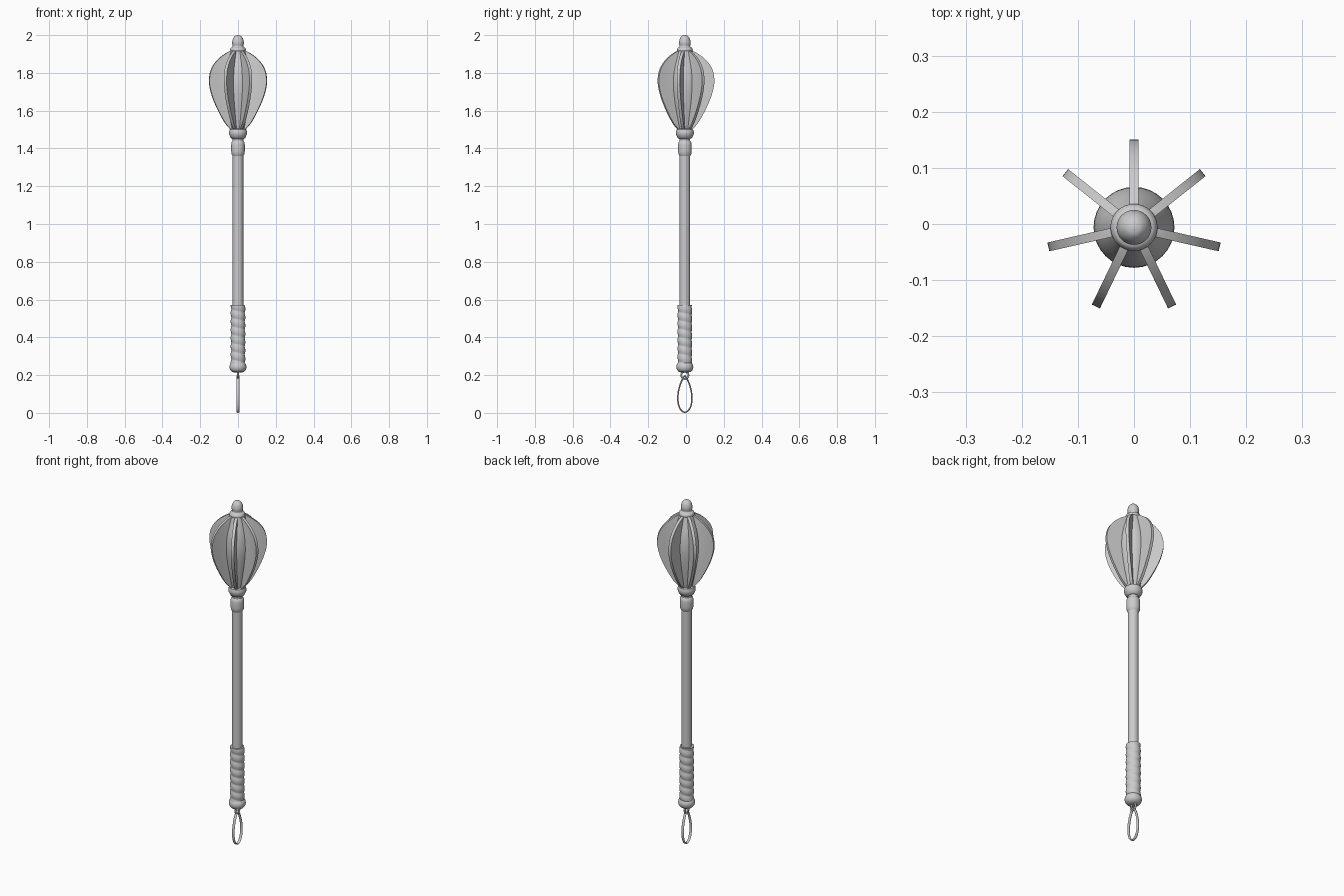
import bpy, bmesh
from math import sin, cos, pi, tau, radians
from mathutils import Vector

if "Cube" in bpy.data.objects:
    bpy.data.objects.remove(bpy.data.objects["Cube"], do_unlink=True)

CENTRE_Y = -0.006

steel = bpy.data.materials.new("grey steel")
steel.use_nodes = True
GREY = (0.6, 0.6, 0.6, 1)
steel.diffuse_color = GREY
steel.node_tree.nodes["Principled BSDF"].inputs["Base Color"].default_value = GREY


def finish(name, bm, angle=40):
    """Turn a bmesh into a smooth shaded object on the weapon's axis."""
    bmesh.ops.recalc_face_normals(bm, faces=bm.faces)
    mesh = bpy.data.meshes.new(name)
    bm.to_mesh(mesh)
    bm.free()
    mesh.materials.append(steel)
    obj = bpy.data.objects.new(name, mesh)
    obj.location.y = CENTRE_Y
    bpy.context.collection.objects.link(obj)
    bpy.ops.object.select_all(action="DESELECT")
    obj.select_set(True)
    bpy.context.view_layer.objects.active = obj
    bpy.ops.object.shade_smooth_by_angle(angle=radians(angle))
    return obj


def skin(bm, rings, loop=False):
    """Join equal rings of points with quads; cap the ends unless looped."""
    rows = [[bm.verts.new(p) for p in ring] for ring in rings]
    n = len(rows[0])
    pairs = list(zip(rows, rows[1:])) + ([(rows[-1], rows[0])] if loop else [])
    for a, b in pairs:
        for i in range(n):
            j = (i + 1) % n
            bm.faces.new((a[i], a[j], b[j], b[i]))
    if not loop:
        bm.faces.new(rows[0])
        bm.faces.new(rows[-1])


def lathe(name, profile, sides=32):
    """Turn a list of (radius, height) points about the z axis."""
    bm = bmesh.new()
    skin(bm, [[(r * cos(tau * i / sides), r * sin(tau * i / sides), z)
               for i in range(sides)] for r, z in profile])
    return finish(name, bm)


def curve_points(points, steps=4):
    """Smooth a short list of 2D points with a Catmull-Rom curve."""
    pts = [Vector(p) for p in points]
    pts = [pts[0]] + pts + [pts[-1]]
    out = []
    for a, b, c, d in zip(pts, pts[1:], pts[2:], pts[3:]):
        for s in range(steps):
            t = s / steps
            out.append(0.5 * (2 * b + (c - a) * t + (2 * a - 5 * b + 4 * c - d) * t * t
                              + (3 * b - a - 3 * c + d) * t ** 3))
    return out + [pts[-1]]


# Shaft and its turned fittings
lathe("shaft", [(0.028, 0.25), (0.028, 1.46)])
lathe("shaft_collar", [(0.028, 1.36), (0.034, 1.37), (0.036, 1.385), (0.036, 1.42),
                       (0.034, 1.432), (0.028, 1.44)])
lathe("head_base_ring", [(0.028, 1.45), (0.038, 1.455), (0.047, 1.475), (0.048, 1.487),
                         (0.044, 1.5), (0.034, 1.506)])
lathe("pommel", [(0.012, 0.213), (0.032, 0.217), (0.042, 0.229), (0.045, 0.242),
                 (0.043, 0.255), (0.036, 0.265)])

# Head core and finial
lathe("head_core", curve_points([(0.03, 1.48), (0.045, 1.55), (0.062, 1.64), (0.072, 1.73),
                                 (0.067, 1.81), (0.05, 1.88), (0.036, 1.93)]))
lathe("finial", curve_points([(0.034, 1.908), (0.042, 1.92), (0.037, 1.933), (0.028, 1.94),
                              (0.031, 1.96), (0.026, 1.982), (0.015, 1.996), (0.003, 2.0)]))

# Seven radial flanges with rounded rims
rim = curve_points([(0.034, 1.495), (0.07, 1.535), (0.107, 1.6), (0.136, 1.665),
                    (0.153, 1.725), (0.156, 1.77), (0.145, 1.82), (0.115, 1.865),
                    (0.072, 1.9), (0.03, 1.922)], 3)
outline = [(0.01, 1.495)] + [tuple(p) for p in rim] + [(0.01, 1.922)]
bm = bmesh.new()
skin(bm, [[(r, y, z) for r, z in outline] for y in (-0.008, 0.008)])
rim_edges = [e for e in bm.edges
             if abs(e.verts[0].co.y - e.verts[1].co.y) < 0.001]
bmesh.ops.bevel(bm, geom=rim_edges, offset=0.004, segments=2, profile=0.5,
                affect="EDGES", clamp_overlap=True)
flange = finish("flange_1", bm, 35)
flange.rotation_euler.z = pi / 2
for k in range(1, 7):
    copy = flange.copy()
    copy.name = f"flange_{k + 1}"
    copy.rotation_euler.z = pi / 2 + tau * k / 7
    bpy.context.collection.objects.link(copy)

# Grip with a spiral wrap
SIDES, ROWS, PITCH = 32, 96, 0.044
rings = []
for row in range(ROWS + 1):
    z = 0.25 + 0.32 * row / ROWS
    ring = []
    for i in range(SIDES):
        a = tau * i / SIDES
        r = 0.035 + 0.004 * abs(sin(pi * z / PITCH + a / 2))
        ring.append((r * cos(a), r * sin(a), z))
    rings.append(ring)
bm = bmesh.new()
skin(bm, rings)
finish("wrapped_grip", bm, 60)


def band(name, path, section):
    """Sweep an (x, outward) section round a closed (y, z) path."""
    rings = []
    for i, p in enumerate(path):
        tangent = (path[(i + 1) % len(path)] - path[i - 1]).normalized()
        out = Vector((tangent.y, -tangent.x))
        rings.append([(x, p.x + out.x * o, p.y + out.y * o) for x, o in section])
    bm = bmesh.new()
    skin(bm, rings, loop=True)
    return finish(name, bm)


# Lanyard ring and teardrop wrist loop
turns = [tau * i / 48 for i in range(48)]
band("lanyard_ring", [Vector((0.019 * sin(t), 0.199 + 0.019 * cos(t))) for t in turns],
     [(0.005 * cos(tau * i / 10), 0.005 * sin(tau * i / 10)) for i in range(10)])
band("wrist_loop", [Vector((0.037 * sin(t) * abs(sin(t / 2)) ** 0.6 * 1.2,
                            0.1 + 0.096 * cos(t))) for t in turns],
     [(0.008 * cos(tau * i / 10), 0.004 * sin(tau * i / 10)) for i in range(10)])
